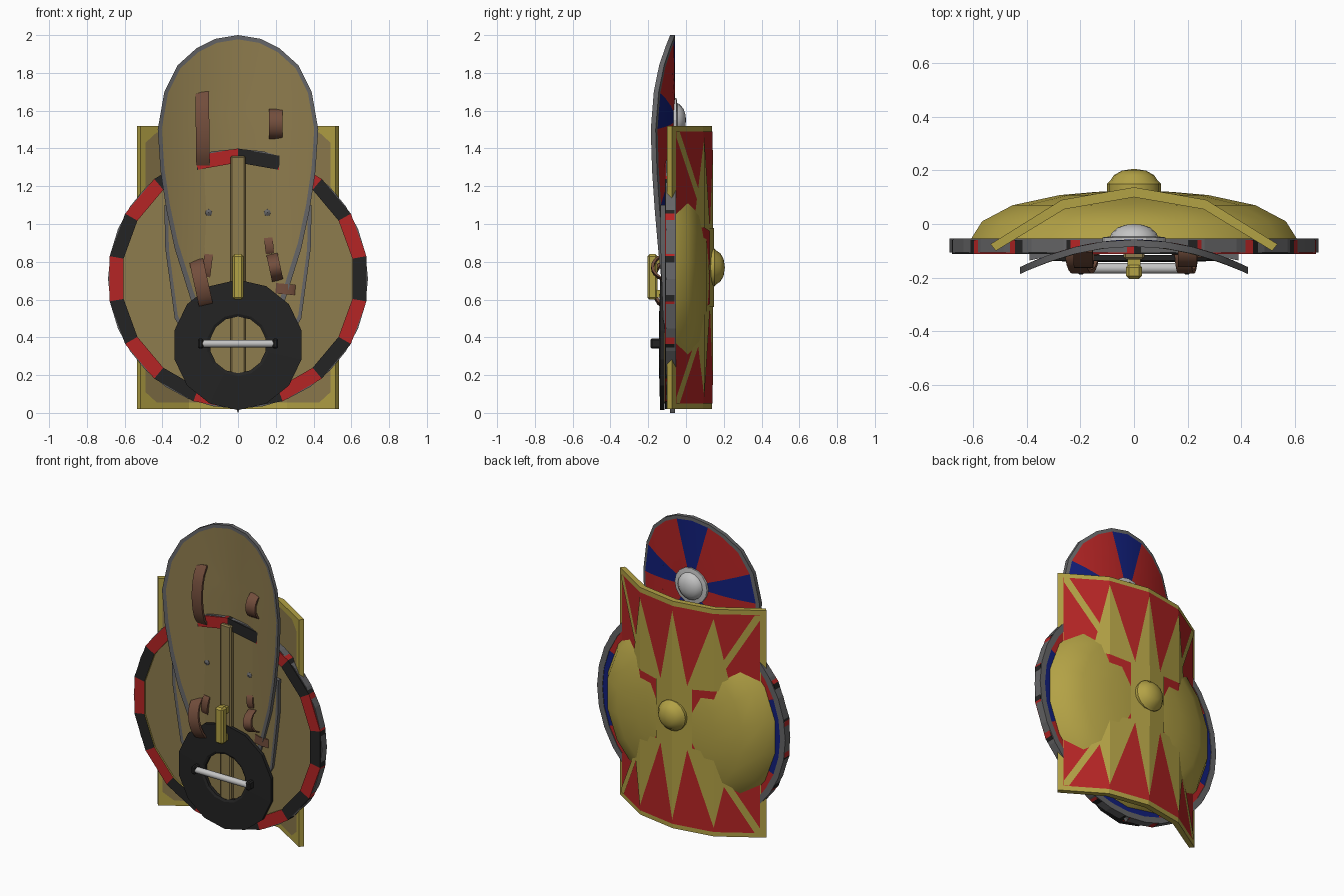
import bpy, bmesh, math
from mathutils import Vector

if "Cube" in bpy.data.objects:
    bpy.data.objects.remove(bpy.data.objects["Cube"])

COL = {"gold": (.45, .36, .06), "tan": (.27, .20, .075), "red": (.46, .018, .018), "blue": (.006, .014, .2),
       "grey": (.13, .13, .135), "black": (.017, .017, .017), "brown": (.17, .075, .045), "silver": (.55, .55, .55)}
NAMES = list(COL)
MATS = []
for n, c in COL.items():
    m = bpy.data.materials.new(n)
    m.diffuse_color = (*c, 1)
    m.use_nodes = True
    m.node_tree.nodes["Principled BSDF"].inputs["Base Color"].default_value = m.diffuse_color
    MATS.append(m)
M = {n: i for i, n in enumerate(NAMES)}


def finish(name, bm, smooth=False, recalc=True):
    if recalc:
        bmesh.ops.recalc_face_normals(bm, faces=bm.faces)
    me = bpy.data.meshes.new(name)
    bm.to_mesh(me)
    bm.free()
    for m in MATS:
        me.materials.append(m)
    ob = bpy.data.objects.new(name, me)
    bpy.context.collection.objects.link(ob)
    if smooth:
        bpy.ops.object.select_all(action='DESELECT')
        ob.select_set(True)
        bpy.context.view_layer.objects.active = ob
        bpy.ops.object.shade_smooth_by_angle(angle=math.radians(40))
    return ob


def lathe(name, prof, n, cz, col, closed=False, smooth=False):
    """Spin (radius, y) profile about the y axis; col(segment, sector) gives the colour."""
    bm = bmesh.new()
    rings = []
    for r, y in prof:
        if r == 0:
            rings.append([bm.verts.new((0, y, cz))] * n)
        else:
            rings.append([bm.verts.new((r * math.cos(a), y, cz + r * math.sin(a)))
                          for a in (math.pi / 2 + 2 * math.pi * i / n for i in range(n))])
    k = len(prof)
    for j in range(k if closed else k - 1):
        a, b = rings[j], rings[(j + 1) % k]
        for i in range(n):
            vs = list(dict.fromkeys([a[i], a[(i + 1) % n], b[(i + 1) % n], b[i]]))
            if len(vs) > 2:
                bm.faces.new(vs).material_index = M[col(j, i)]
    return finish(name, bm, smooth)


def box(name, x0, x1, y0, y1, z0, z1, col, bevel=0):
    bm = bmesh.new()
    bmesh.ops.create_cube(bm, size=1)
    for v in bm.verts:
        v.co = Vector(((x0 + x1) / 2 + v.co.x * (x1 - x0), (y0 + y1) / 2 + v.co.y * (y1 - y0),
                       (z0 + z1) / 2 + v.co.z * (z1 - z0)))
    if bevel:
        bmesh.ops.bevel(bm, geom=bm.edges[:], offset=bevel, segments=1, affect='EDGES')
    for f in bm.faces:
        f.material_index = M[col]
    return finish(name, bm)


def board(name, half, cz, y0, bend, thick, sector_col):
    """Curved board from a half outline (top to tip), fanned round (0, cz) with a grey rim."""
    out = half + [(-x, z) for x, z in half[-2:0 if half[0][0] == 0 else None:-1]]
    if half[0][0] != 0:
        out.append((-half[0][0], half[0][1]))
    n = len(out)
    steps = [.25, .5, .75, .95, 1]
    bm = bmesh.new()
    sides = []
    for off in (0, -thick):
        c = bm.verts.new((0, y0 + off, cz))
        rings = [[bm.verts.new((x * t, y0 + off - bend * (x * t) ** 2, cz + (z - cz) * t)) for x, z in out]
                 for t in steps]
        for i in range(n):
            k = (i + 1) % n
            mx, mz = out[i][0] + out[k][0], out[i][1] + out[k][1] - 2 * cz
            inner = sector_col(math.degrees(math.atan2(abs(mx), mz))) if off == 0 else "tan"
            bm.faces.new((c, rings[0][i], rings[0][k])).material_index = M[inner]
            for j in range(len(steps) - 1):
                f = bm.faces.new((rings[j][i], rings[j + 1][i], rings[j + 1][k], rings[j][k]))
                f.material_index = M["grey" if j == len(steps) - 2 else inner]
        sides.append(rings[-1])
    for i in range(n):
        k = (i + 1) % n
        bm.faces.new((sides[0][i], sides[0][k], sides[1][k], sides[1][i])).material_index = M["grey"]
    return finish(name, bm, True)


def strap(name, p, q, width, base, peak, thick=.016):
    """Arched leather strap between two (x, z) points."""
    p, q = Vector((p[0], 0, p[1])), Vector((q[0], 0, q[1]))
    d = (q - p).normalized()
    w = Vector((d.z, 0, -d.x)) * width / 2
    bm = bmesh.new()
    secs = []
    for i in range(9):
        t = i / 8
        y = base + (peak - base) * math.sin(math.pi * t) ** .6
        c = p.lerp(q, t) + Vector((0, y, 0))
        secs.append([bm.verts.new(c + s * w + Vector((0, o, 0))) for s, o in ((-1, 0), (1, 0), (1, thick), (-1, thick))])
    for a, b in zip(secs, secs[1:]):
        for i in range(4):
            bm.faces.new((a[i], a[(i + 1) % 4], b[(i + 1) % 4], b[i]))
    bm.faces.new(secs[0])
    bm.faces.new(secs[-1])
    for f in bm.faces:
        f.material_index = M["brown"]
    return finish(name, bm, True)


# ---- Tall rectangular shield: folded body, red field, painted rays
FRONT = [(0, .137), (.27, .09), (.535, -.075)]
BACK = [(0, .1), (.26, .055), (.515, -.1)]
MID = .77


def lerp_y(x, table):
    x = abs(x)
    (a, ya), (b, yb) = table[:2] if x <= table[1][0] else table[1:]
    return ya + (yb - ya) * (x - a) / (b - a)


def both(t):
    return [(-x, y) for x, y in t[:0:-1]] + t


bm = bmesh.new()
loop = both(FRONT) + both(BACK)[::-1]
lo, hi = [[bm.verts.new((x, y, z)) for x, y in loop] for z in (.02, 1.52)]
for i in range(10):
    bm.faces.new((lo[i], lo[(i + 1) % 10], hi[(i + 1) % 10], hi[i]))
for i in range(4):
    for r in (lo, hi):
        bm.faces.new((r[i], r[i + 1], r[8 - i], r[9 - i]))
finish("tall_shield_body", bm)


def painted(name, polys, col, table, off):
    """Thin painted plates: (x, height from middle) polygons folded onto the tall shield."""
    bm = bmesh.new()
    for poly in polys:
        bm.faces.new([bm.verts.new((x, 0, MID + v)) for x, v in poly])
    for x in (-table[1][0], 0, table[1][0]):
        bmesh.ops.bisect_plane(bm, geom=bm.verts[:] + bm.edges[:] + bm.faces[:], plane_co=(x, 0, 0), plane_no=(1, 0, 0))
    for v in bm.verts:
        v.co.y = lerp_y(v.co.x, table) + off
    bm.normal_update()
    for f in bm.faces:
        f.material_index = M[col]
        if f.normal.y * off < 0:
            f.normal_flip()
    finish(name, bm, recalc=False)


def rect(w, h):
    return [(-w, -h), (w, -h), (w, h), (-w, h)]


painted("tall_shield_red_field", [rect(.505, .72)], "red", FRONT, .003)
painted("tall_shield_back_panel", [[(-.49, -.66), (-.43, -.715), (.43, -.715), (.49, -.66),
                                    (.49, .66), (.43, .715), (-.43, .715), (-.49, .66)]], "tan", BACK, -.003)
rays = []
for sz in (1, -1):
    rays.append([(-.10, .2 * sz), (.10, .2 * sz), (0, .69 * sz)])
    for sx in (1, -1):
        for q in ([(.09, .19), (.36, .22), (.27, .69)], [(.505, .72), (.48, .72), (.26, .3), (.30, .3), (.505, .685)]):
            rays.append([(x * sx, v * sz) for x, v in q])
painted("tall_shield_gold_rays", rays, "gold", FRONT, .007)
painted("tall_shield_centre_plate", [rect(.13, .21)], "gold", FRONT, .011)
lathe("tall_shield_boss", [(.1, .12), (.1, .15), (.09, .16), (.075, .182), (.045, .199), (0, .206)], 16, MID,
      lambda j, i: "gold", smooth=True)

# ---- Domed round shield: gold bowl and rim in alternating red and black
lathe("dome_shield_bowl", [(.62, -.06), (.575, .01), (.46, .07), (.28, .108), (.14, .12), (0, .125)], 18, .71,
      lambda j, i: "gold", smooth=True)
lathe("dome_shield_rim", [(.69, -.06), (.69, -.112), (.615, -.112), (.615, -.06)], 18, .71,
      lambda j, i: "gold" if j == 2 else ("red", "black")[i % 2], closed=True)

# ---- Flat round shield behind it: grey rim, red and blue sectors, plank back
lathe("flat_shield", [(0, -.058), (.65, -.058), (.65, -.054), (.688, -.054), (.688, -.106), (.66, -.106),
                      (.66, -.102), (0, -.102)], 32, .71,
      lambda j, i: (("blue", "red")[(i + 2) // 4 % 2] if j == 0 else "tan" if j == 6 else "grey"))
box("flat_shield_grip_plank", -.04, .04, -.132, -.095, .05, 1.36, "tan", .008)

# ---- Kite shield
KITE = [(0, 2), (.12, 1.98), (.22, 1.93), (.32, 1.84), (.39, 1.7), (.425, 1.5), (.41, 1.28), (.38, 1.08),
        (.335, .87), (.25, .6), (.14, .3), (0, 0)]


def kite_colour(a):
    return "blue" if a < 17 or 69 < a < 100 or 135 < a < 158 else "red"


board("kite_shield", KITE, 1.55, -.058, .1 / .176, .026, kite_colour)
lathe("kite_shield_boss_flange", [(.118, -.075), (.118, -.05), (.08, -.045)], 16, 1.55, lambda j, i: "silver")
lathe("kite_shield_boss", [(.092, -.06), (.085, -.035), (.06, -.013), (.03, -.003), (0, 0)], 16, 1.55,
      lambda j, i: "silver", smooth=True)
strap("kite_arm_strap", (-.19, 1.70), (-.185, 1.30), .072, -.105, -.165)
strap("kite_hand_strap", (.20, 1.61), (.20, 1.45), .07, -.105, -.16)

# ---- Small pointed shield
HEATER = [(.2, 1.1), (.39, 1.1), (.385, .87), (.335, .5), (.24, .34), (0, .15)]
board("pointed_shield", HEATER, .75, -.055, .055 / .152, .026, lambda a: "blue" if a < 60 else "red")
for s, side in ((-1, "left"), (1, "right")):
    b = lathe(side + "_rivet", [(.02, -.085), (.018, -.104), (0, -.112)], 8, 1.06, lambda j, i: "grey")
    b.location.x = .155 * s
strap("pointed_arm_strap", (-.222, .81), (-.165, .55), .075, -.11, -.185)
strap("pointed_hand_strap", (.18, .84), (.21, .70), .06, -.11, -.185)
strap("right_upper_strap_end", (.16, .93), (.17, .84), .045, -.1, -.115)
strap("left_upper_strap_end", (-.155, .84), (-.17, .72), .045, -.105, -.12)
strap("right_lower_strap_end", (.20, .66), (.31, .65), .055, -.11, -.125)

# ---- Front upright grip
box("upright_grip", -.03, .03, -.205, -.15, .6, .84, "gold", .012)
for z in (.61, .79):
    box("grip_post", -.025, .025, -.16, -.1, z, z + .04, "gold")

# ---- Small ring shield with crossbar handle
lathe("ring_shield", [(.345, -.115), (.345, -.137), (.165, -.142), (.15, -.135), (.15, -.115)], 14, .36,
      lambda j, i: "black", closed=True)
bm = bmesh.new()
bmesh.ops.create_cone(bm, cap_ends=True, segments=12, radius1=.02, radius2=.02, depth=.38)
for v in bm.verts:
    v.co = Vector((v.co.z, v.co.x - .165, v.co.y + .367))
for f in bm.faces:
    f.material_index = M["silver"]
finish("ring_handle_bar", bm, True)
for s, side in ((-1, "left"), (1, "right")):
    x = s * .198
    box(side + "_handle_mount", x - .015, x + .015, -.188, -.125, .34, .394, "black", .008)
